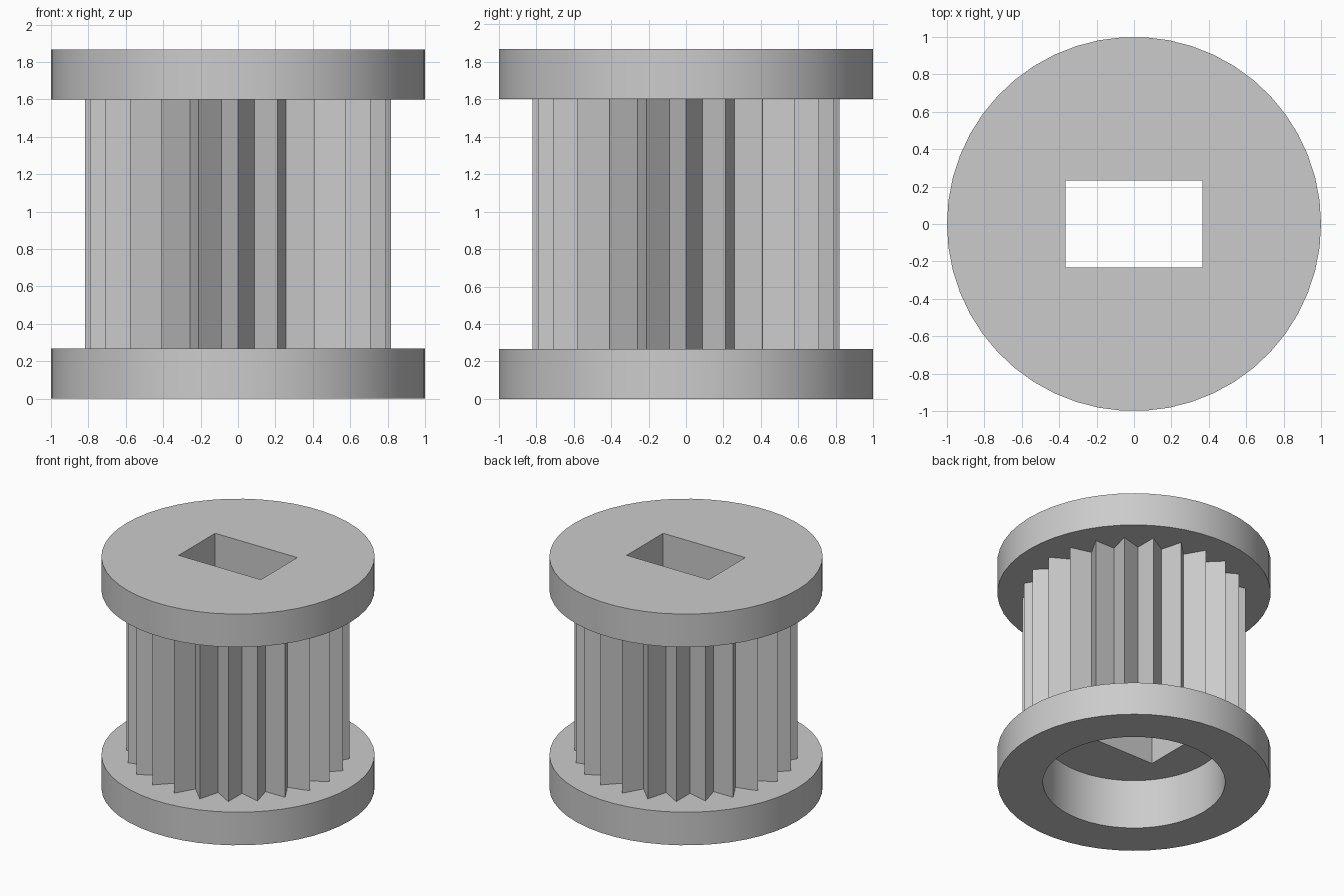
import bpy, bmesh
from math import cos, sin, pi, radians

cube = bpy.data.objects.get("Cube")
if cube:
    bpy.data.objects.remove(cube, do_unlink=True)

FLANGE_H, HEIGHT = 0.267, 1.867
BORE_DEPTH = 0.4
TEETH, TIP_R, ROOT_R = 24, 0.818, 0.673

grey = bpy.data.materials.new("plain grey")
grey.use_nodes = True
colour = (0.6, 0.6, 0.6, 1)
grey.diffuse_color = colour
grey.node_tree.nodes["Principled BSDF"].inputs["Base Color"].default_value = colour


def prism(name, outline, z0, z1):
    """Extrude a closed 2D outline from z0 to z1."""
    bm = bmesh.new()
    face = bm.faces.new([bm.verts.new((x, y, z0)) for x, y in outline])
    top = bmesh.ops.extrude_face_region(bm, geom=[face])["geom"]
    bmesh.ops.translate(bm, vec=(0, 0, z1 - z0),
                        verts=[v for v in top if isinstance(v, bmesh.types.BMVert)])
    bmesh.ops.recalc_face_normals(bm, faces=bm.faces)
    mesh = bpy.data.meshes.new(name)
    bm.to_mesh(mesh)
    bm.free()
    mesh.materials.append(grey)
    obj = bpy.data.objects.new(name, mesh)
    bpy.context.collection.objects.link(obj)
    return obj


def ring(radii, n):
    """Points round a circle, cycling through the given radii."""
    return [(radii[i % len(radii)] * cos(2 * pi * i / n),
             radii[i % len(radii)] * sin(2 * pi * i / n)) for i in range(n)]


def combine(target, other, operation):
    mod = target.modifiers.new(operation.lower(), "BOOLEAN")
    mod.operation, mod.object, mod.solver = operation, other, "EXACT"
    bpy.context.view_layer.objects.active = target
    bpy.ops.object.modifier_apply(modifier=mod.name)
    bpy.data.objects.remove(other, do_unlink=True)


# Toothed drum, with its ends sunk into the flanges
spool = prism("toothed_spool", ring((TIP_R, ROOT_R), 2 * TEETH), 0.15, HEIGHT - 0.15)

# Bottom and top flanges
disc = ring((1.0,), 50)
combine(spool, prism("bottom_flange", disc, 0, FLANGE_H), "UNION")
combine(spool, prism("top_flange", disc, HEIGHT - FLANGE_H, HEIGHT), "UNION")

# Rectangular shaft hole all the way through
hx, hy = 0.367, 0.233
slot = [(-hx, -hy), (hx, -hy), (hx, hy), (-hx, hy)]
combine(spool, prism("shaft_hole", slot, -0.1, HEIGHT + 0.1), "DIFFERENCE")

# Round recess in the underside
combine(spool, prism("round_recess", ring((0.667,), 50), -0.1, BORE_DEPTH), "DIFFERENCE")

# Smooth round walls, crisp edges and teeth
bpy.ops.object.select_all(action="DESELECT")
spool.select_set(True)
bpy.context.view_layer.objects.active = spool
bpy.ops.object.shade_smooth_by_angle(angle=radians(25))
